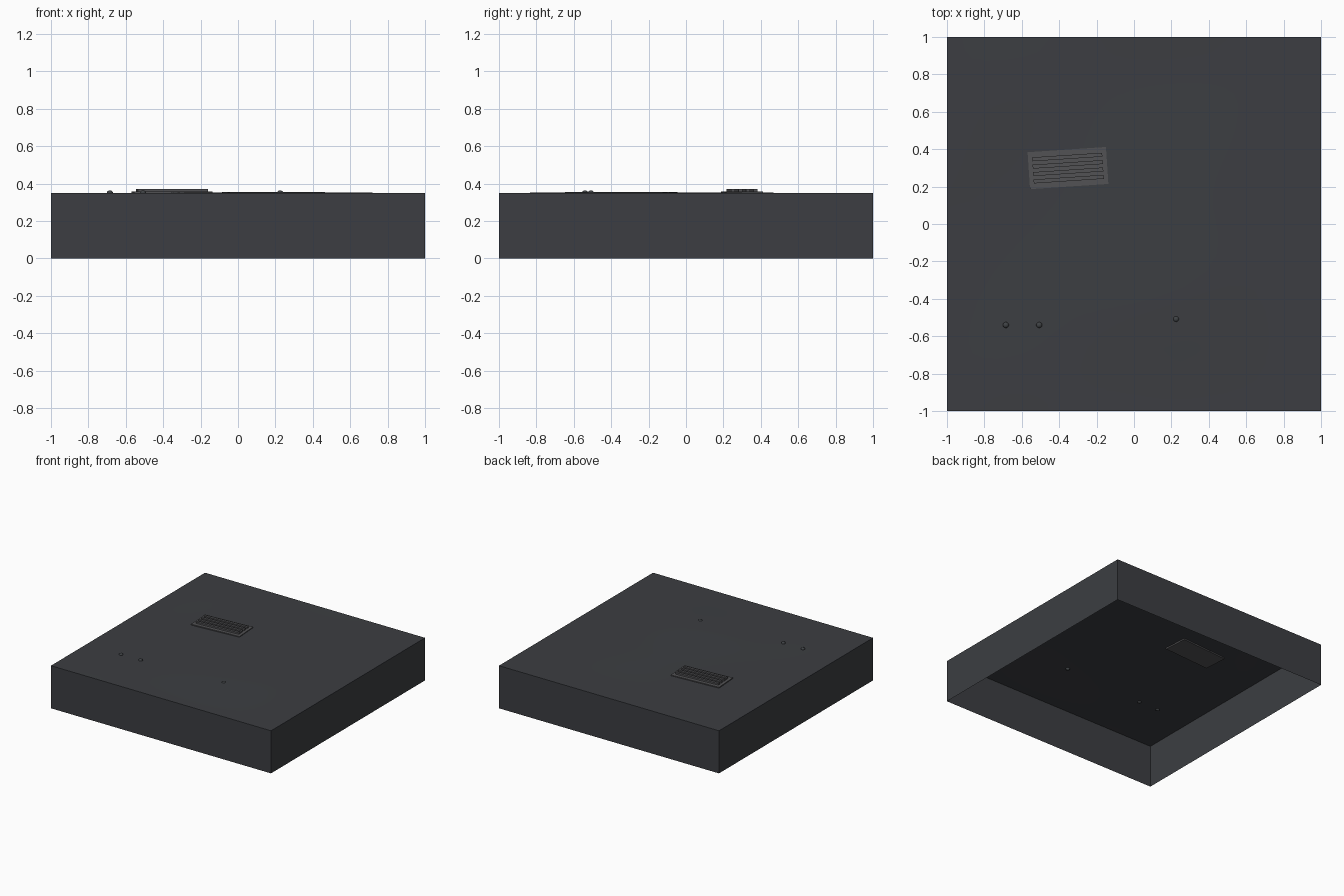
import bpy, bmesh, math
from mathutils import Matrix, Vector

if "Cube" in bpy.data.objects:
    bpy.data.objects.remove(bpy.data.objects["Cube"])

TOP = 0.35


def material(name, rgb):
    m = bpy.data.materials.new(name)
    m.diffuse_color = (*rgb, 1)
    m.use_nodes = True
    m.node_tree.nodes["Principled BSDF"].inputs["Base Color"].default_value = m.diffuse_color
    return m


ASPHALT = material("dark_ground", (0.045, 0.048, 0.054))
METAL = material("grate_metal", (0.085, 0.085, 0.09))
STUD = material("stud_metal", (0.05, 0.055, 0.06))


def finish(name, bm, mat):
    me = bpy.data.meshes.new(name)
    bm.to_mesh(me)
    bm.free()
    me.materials.append(mat)
    ob = bpy.data.objects.new(name, me)
    bpy.context.collection.objects.link(ob)
    return ob


def smooth(ob, degrees):
    bpy.ops.object.select_all(action='DESELECT')
    bpy.context.view_layer.objects.active = ob
    ob.select_set(True)
    bpy.ops.object.shade_smooth_by_angle(angle=math.radians(degrees))


def box(name, center, size, angle, mat):
    bm = bmesh.new()
    bmesh.ops.create_cube(bm, size=1)
    bm.transform(Matrix.Translation(center) @ Matrix.Rotation(angle, 4, 'Z')
                 @ Matrix.Diagonal((*size, 1)))
    return finish(name, bm, mat)


# Ground block: gently uneven top sheet, straight skirt, open underneath
bm = bmesh.new()
bmesh.ops.create_grid(bm, x_segments=24, y_segments=24, size=1)
border = [e for e in bm.edges if e.is_boundary]
for v in bm.verts:
    x, y = v.co.x, v.co.y
    fade = (1 - x ** 4) * (1 - y ** 4)
    wave = 0.002 * math.sin(3.1 * x + 1) * math.cos(2.7 * y)
    bump = 0.005 * math.exp(-((x - 0.2) ** 2 + (y + 0.5) ** 2) / 0.15)
    v.co.z = TOP + fade * (wave + bump)
skirt = bmesh.ops.extrude_edge_only(bm, edges=border)["geom"]
for v in skirt:
    if isinstance(v, bmesh.types.BMVert):
        v.co.z = 0
bmesh.ops.recalc_face_normals(bm, faces=bm.faces)
smooth(finish("ground_block", bm, ASPHALT), 30)

# Drain grate: sunken plate with four raised slats
tilt = math.radians(3.8)
center = Vector((-0.353, 0.299, 0))
box("grate_plate", center + Vector((0, 0, 0.348)), (0.42, 0.198, 0.018), tilt, METAL)
turn = Matrix.Rotation(tilt, 3, 'Z')
for i in range(4):
    offset = turn @ Vector((0, (i - 1.5) * 0.0395, 0.361))
    box(f"grate_slat_{i + 1}", center + offset, (0.375, 0.021, 0.018), tilt, METAL)

# Small round studs
for i, (x, y) in enumerate([(-0.685, -0.54), (-0.507, -0.54), (0.225, -0.508)]):
    bm = bmesh.new()
    bmesh.ops.create_uvsphere(bm, u_segments=12, v_segments=8, radius=0.016)
    bm.transform(Matrix.Translation((x, y, 0.351)) @ Matrix.Diagonal((1, 1, 0.75, 1)))
    smooth(finish(f"stud_{i + 1}", bm, STUD), 60)
